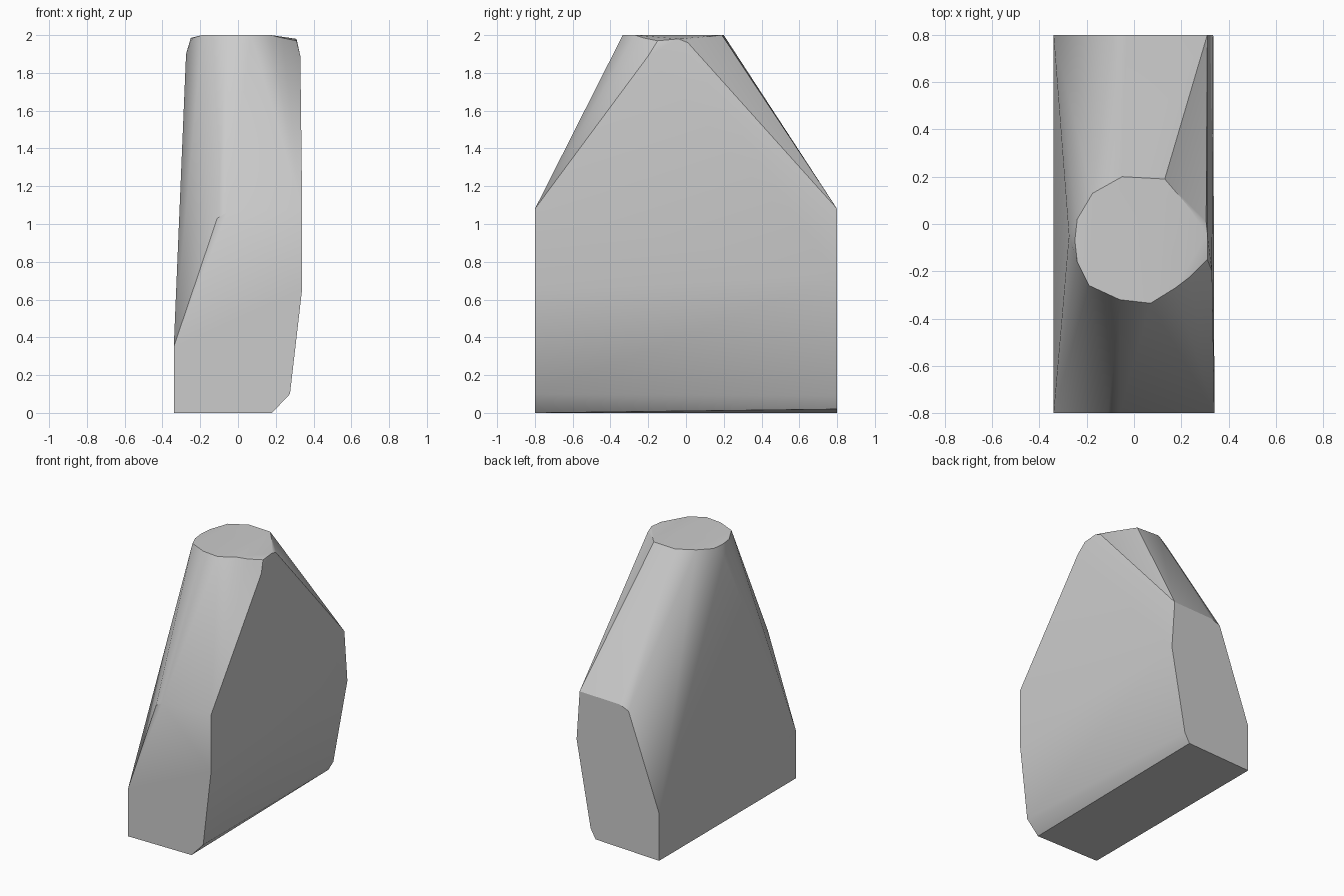
import bpy, bmesh, math

cube = bpy.data.objects.get("Cube")
if cube:
    bpy.data.objects.remove(cube, do_unlink=True)

# One flat grey for the whole block
grey = bpy.data.materials.new("plain grey")
grey.use_nodes = True
colour = (0.6, 0.6, 0.6, 1.0)
grey.diffuse_color = colour
grey.node_tree.nodes["Principled BSDF"].inputs["Base Color"].default_value = colour

# Outline of each flat end, as (x, z)
front_end = [(-0.34, 0), (0.18, 0), (0.275, 0.1), (0.34, 0.66), (0.34, 1.08),
             (-0.06, 1.06), (-0.11, 1.03), (-0.34, 0.35)]
back_end = [(-0.34, 0), (0.18, 0.02), (0.22, 0.09), (0.335, 0.72), (0.31, 1.08),
            (-0.02, 1.07), (-0.09, 1.04), (-0.34, 0.35)]

# Rounded top rim, as (x, y), and the lower shoulder points beside it
rim = [(0.13, 0.19), (-0.05, 0.2), (-0.175, 0.13), (-0.24, 0.02), (-0.25, -0.07),
       (-0.24, -0.16), (-0.19, -0.26), (-0.06, -0.32), (0.07, -0.335),
       (0.175, -0.27), (0.235, -0.225), (0.25, 0.05)]
shoulders = [(0.31, -0.15, 1.97), (0.31, -0.04, 1.98), (0.305, 0.01, 1.96),
             (0.33, -0.2, 1.89), (-0.275, -0.05, 1.9)]


def rim_height(x):
    # The rim dips slightly at its left and right ends
    return 1.985 if abs(x) > 0.23 else 2.0


points = [(x, -0.8, z) for x, z in front_end]
points += [(x, 0.8, z) for x, z in back_end]
points += [(x, y, rim_height(x)) for x, y in rim]
points += shoulders

# Wrap the outlines in one tight faceted skin
bm = bmesh.new()
for p in points:
    bm.verts.new(p)
hull = bmesh.ops.convex_hull(bm, input=bm.verts[:])
loose = [v for v in bm.verts if not v.link_faces]
bmesh.ops.delete(bm, geom=loose, context='VERTS')
bmesh.ops.dissolve_limit(bm, angle_limit=math.radians(1), verts=bm.verts[:], edges=bm.edges[:])
bmesh.ops.recalc_face_normals(bm, faces=bm.faces[:])

mesh = bpy.data.meshes.new("tapered_block")
bm.to_mesh(mesh)
bm.free()
mesh.materials.append(grey)
block = bpy.data.objects.new("tapered_block", mesh)
bpy.context.collection.objects.link(block)

# Soft facets with crisp main edges
bpy.ops.object.select_all(action='DESELECT')
block.select_set(True)
bpy.context.view_layer.objects.active = block
bpy.ops.object.shade_smooth_by_angle(angle=math.radians(30))
